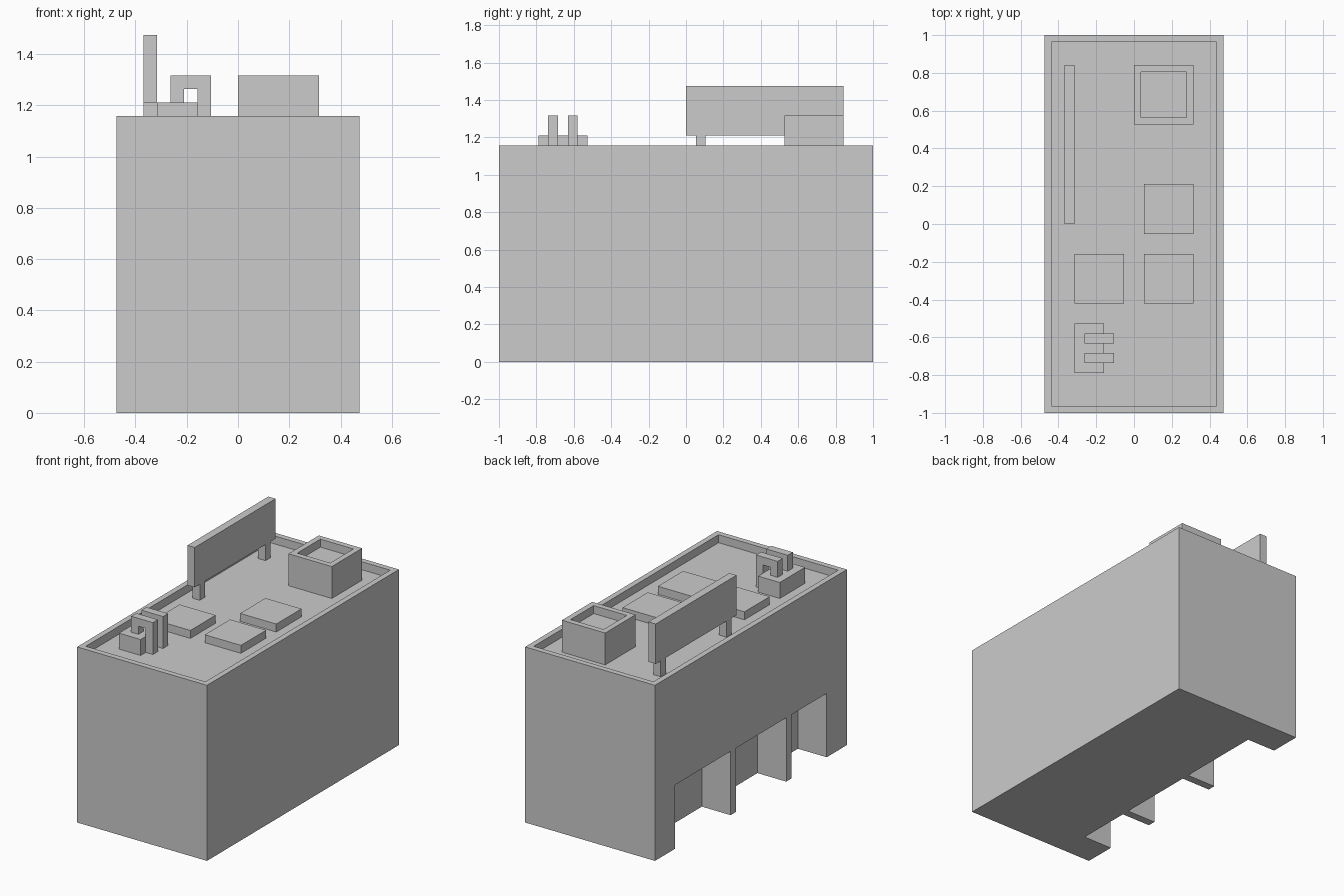
import bpy, bmesh
from mathutils import Vector

if "Cube" in bpy.data.objects:
    bpy.data.objects.remove(bpy.data.objects["Cube"])

U = 1 / 19  # modelling grid step: the body is 18 x 38 x 22 steps


def add_object(name, bm):
    bmesh.ops.recalc_face_normals(bm, faces=bm.faces)
    mesh = bpy.data.meshes.new(name)
    bm.to_mesh(mesh)
    bm.free()
    ob = bpy.data.objects.new(name, mesh)
    bpy.context.collection.objects.link(ob)
    return ob


def add_cuboid(bm, x, y, z):
    """Add a cuboid given its (min, max) ranges in grid steps."""
    verts = bmesh.ops.create_cube(bm, size=1)["verts"]
    for v in verts:
        v.co = Vector([r[0] if c < 0 else r[1] for c, r in zip(v.co, (x, y, z))]) * U


def box(name, x, y, z, recessed=False):
    bm = bmesh.new()
    add_cuboid(bm, x, y, z)
    if recessed:  # one-step rim around a one-step deep sunken top
        bm.normal_update()
        top = max(bm.faces, key=lambda f: f.calc_center_median().z)
        bmesh.ops.inset_individual(bm, faces=[top], thickness=U)
        floor = bmesh.ops.extrude_discrete_faces(bm, faces=[top])["faces"][0]
        bmesh.ops.translate(bm, verts=floor.verts, vec=(0, 0, -U))
    return add_object(name, bm)


def extrude_profile(name, points, y):
    """Extrude an xz outline along y."""
    bm = bmesh.new()
    face = bm.faces.new([bm.verts.new((px * U, y[0] * U, pz * U)) for px, pz in points])
    ext = bmesh.ops.extrude_face_region(bm, geom=[face])["geom"]
    moved = [g for g in ext if isinstance(g, bmesh.types.BMVert)]
    bmesh.ops.translate(bm, verts=moved, vec=(0, (y[1] - y[0]) * U, 0))
    return add_object(name, bm)


# building body with roof parapet
body = box("building_body", (-9, 9), (-19, 19), (0, 22), recessed=True)

# three ground-level bays cut into the left side
bm = bmesh.new()
for y in ((-15, -8), (-7, 3), (4, 15)):
    add_cuboid(bm, (-10, -5), y, (-1, 8))
cutter = add_object("bay_cutter", bm)
cutter.hide_render = True
mod = body.modifiers.new("bays", "BOOLEAN")
mod.operation = "DIFFERENCE"
mod.solver = "EXACT"
mod.object = cutter
bpy.context.view_layer.objects.active = body
bpy.ops.object.modifier_apply(modifier=mod.name)
bpy.data.objects.remove(cutter)

# open-topped roof housing
box("roof_housing", (0, 6), (10, 16), (21, 25), recessed=True)

# flat roof slabs
for i, (x, y) in enumerate(((1, -1), (1, -8), (-6, -8)), 1):
    box(f"roof_slab_{i}", (x, x + 5), (y, y + 5), (21, 22))

# sign board on two posts
box("sign_board", (-7, -6), (0, 16), (23, 28))
for i, y in enumerate((1, 14), 1):
    box(f"sign_post_{i}", (-7, -6), (y, y + 1), (21, 23))

# vent unit with two hooked pipes
box("vent_unit", (-6, -3), (-15, -10), (21, 23))
hook = [(-5, 23), (-4, 23), (-4, 24), (-3, 24), (-3, 21), (-2, 21), (-2, 25), (-5, 25)]
for i, y in enumerate((-14, -12), 1):
    extrude_profile(f"vent_pipe_{i}", hook, (y, y + 1))
